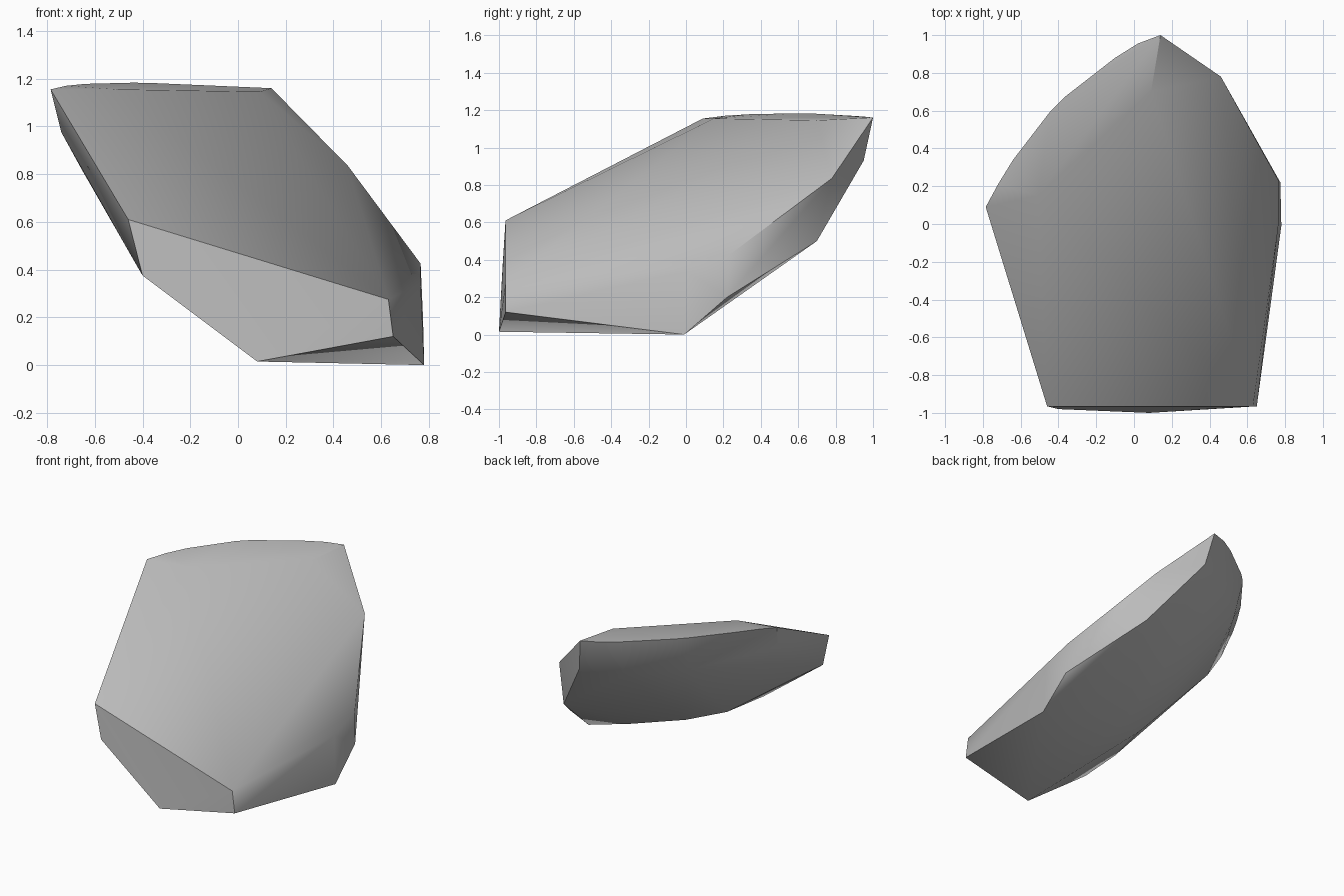
import bpy
import bmesh
import math

# Remove the default cube if present
default_cube = bpy.data.objects.get("Cube")
if default_cube:
    bpy.data.objects.remove(default_cube, do_unlink=True)


def make_material(name, colour):
    """One flat colour, shown in the viewport and in a render."""
    material = bpy.data.materials.new(name)
    material.use_nodes = True
    material.diffuse_color = colour
    shader = next(n for n in material.node_tree.nodes if n.type == "BSDF_PRINCIPLED")
    shader.inputs["Base Color"].default_value = colour
    shader.inputs["Roughness"].default_value = 0.9
    return material


def make_stone(name, outlines, material, smooth_angle):
    """Wrap a tight convex skin around the given corner outlines."""
    bm = bmesh.new()
    for outline in outlines.values():
        for corner in outline:
            bm.verts.new(corner)
    result = bmesh.ops.convex_hull(bm, input=bm.verts[:])
    leftovers = {g for g in result["geom_interior"] + result["geom_unused"]
                 if isinstance(g, bmesh.types.BMVert)}
    bmesh.ops.delete(bm, geom=list(leftovers), context="VERTS")
    bmesh.ops.dissolve_limit(bm, angle_limit=math.radians(1),
                             verts=bm.verts[:], edges=bm.edges[:])
    bmesh.ops.recalc_face_normals(bm, faces=bm.faces[:])
    mesh = bpy.data.meshes.new(name)
    bm.to_mesh(mesh)
    bm.free()
    mesh.materials.append(material)
    stone = bpy.data.objects.new(name, mesh)
    bpy.context.collection.objects.link(stone)
    bpy.ops.object.select_all(action="DESELECT")
    stone.select_set(True)
    bpy.context.view_layer.objects.active = stone
    bpy.ops.object.shade_smooth_by_angle(angle=math.radians(smooth_angle))
    return stone


# Corner outlines of the chipped boulder, part by part
outlines = {
    # Flat broken face at the front
    "front_face": [(-.46, -.965, .61), (.63, -.965, .275), (.65, -.965, .12),
                   (.08, -1, .015), (-.4, -.98, .375)],
    # Right-hand flank, from the base up to the back peak
    "side_flank": [(.78, -.01, 0), (.775, .22, .2), (.765, .23, .425),
                   (.765, 0, .34), (.46, .78, .835), (.48, .7, .5),
                   (.18, .95, .93)],
    # Rounded rim along the top of the back, highest in the middle
    "back_rim": [(-.785, .09, 1.155), (-.72, .21, 1.17), (-.64, .34, 1.178),
                 (-.44, .6, 1.183), (-.37, .67, 1.182), (-.1, .88, 1.17),
                 (.02, .955, 1.165), (.14, 1, 1.16)],
    # Low shoulder where the sloping top meets the rim
    "shoulder": [(-.51, .15, 1.155), (.09, .7, 1.145)],
    # Steep band under the rim and the rounded underside
    "under_band": [(-.74, .02, .975), (-.4, .56, .92), (-.08, .82, .9)],
    "underside": [(-.655, -.02, .82), (-.415, -.69, .41), (-.2, -.18, .29),
                  (.035, -.05, .22), (.446, 0, .1)],
}

stone_grey = make_material("stone_grey", (.5, .5, .5, 1))
make_stone("boulder", outlines, stone_grey, 35)
